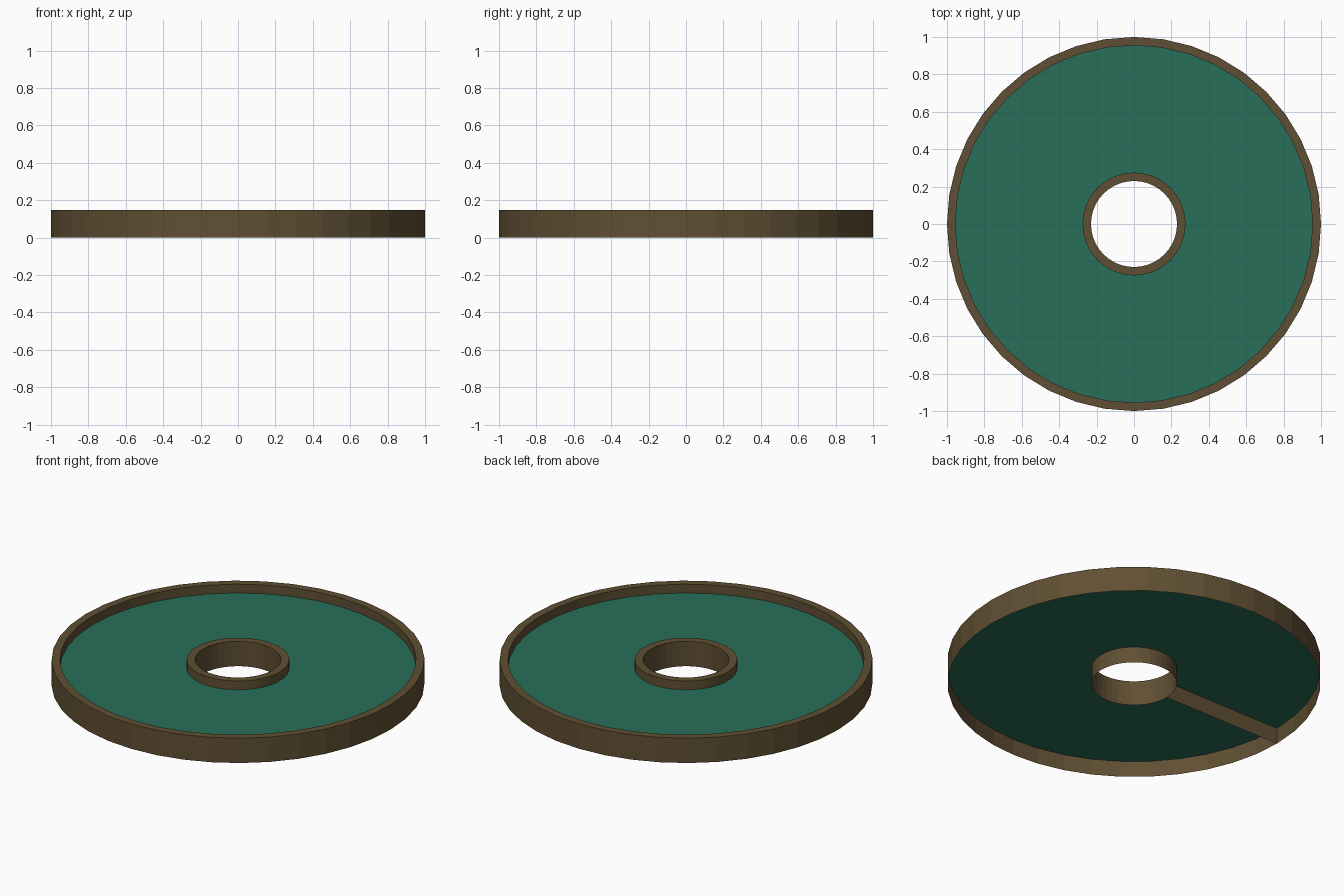
import bpy, bmesh, math

if "Cube" in bpy.data.objects:
    bpy.data.objects.remove(bpy.data.objects["Cube"])

SIDES = 40
TOP, FLOOR = 0.147, 0.095


def material(name, rgb):
    m = bpy.data.materials.new(name)
    m.diffuse_color = (*rgb, 1.0)
    m.use_nodes = True
    m.node_tree.nodes["Principled BSDF"].inputs["Base Color"].default_value = m.diffuse_color
    return m


brown = material("brown", (0.117, 0.078, 0.033))
green = material("green", (0.021, 0.158, 0.098))


def add_object(name, bm, mat):
    mesh = bpy.data.meshes.new(name)
    bm.to_mesh(mesh)
    bm.free()
    mesh.materials.append(mat)
    ob = bpy.data.objects.new(name, mesh)
    bpy.context.collection.objects.link(ob)
    return ob


def lathe(name, profile, mat):
    """Turn an open (radius, height) profile around z with flat sides."""
    bm = bmesh.new()
    rings = []
    for r, z in profile:
        rings.append([bm.verts.new((r * math.cos(2 * math.pi * i / SIDES),
                                    r * math.sin(2 * math.pi * i / SIDES), z))
                      for i in range(SIDES)])
    for a, b in zip(rings, rings[1:]):
        for i in range(SIDES):
            j = (i + 1) % SIDES
            bm.faces.new((a[i], a[j], b[j], b[i]))
    return add_object(name, bm, mat)


# Outer rim: outside wall, flat lip and short inside wall, open below
lathe("outer_rim", [(1, 0), (1, TOP), (0.955, TOP), (0.955, FLOOR)], brown)

# Hub ring around the centre hole, open below
lathe("hub_ring", [(0.275, FLOOR), (0.275, TOP), (0.23, TOP), (0.23, 0)], brown)

# Flat floor reaching from hub wall to outer wall
lathe("floor_disc", [(1, FLOOR), (0.23, FLOOR)], green)

# Thin upright web under the floor, joining hub and rim
bm = bmesh.new()
bm.faces.new([bm.verts.new(p) for p in
              ((-0.23, 0, 0), (-1, 0, 0), (-1, 0, FLOOR), (-0.23, 0, FLOOR))])
add_object("under_web", bm, brown)
